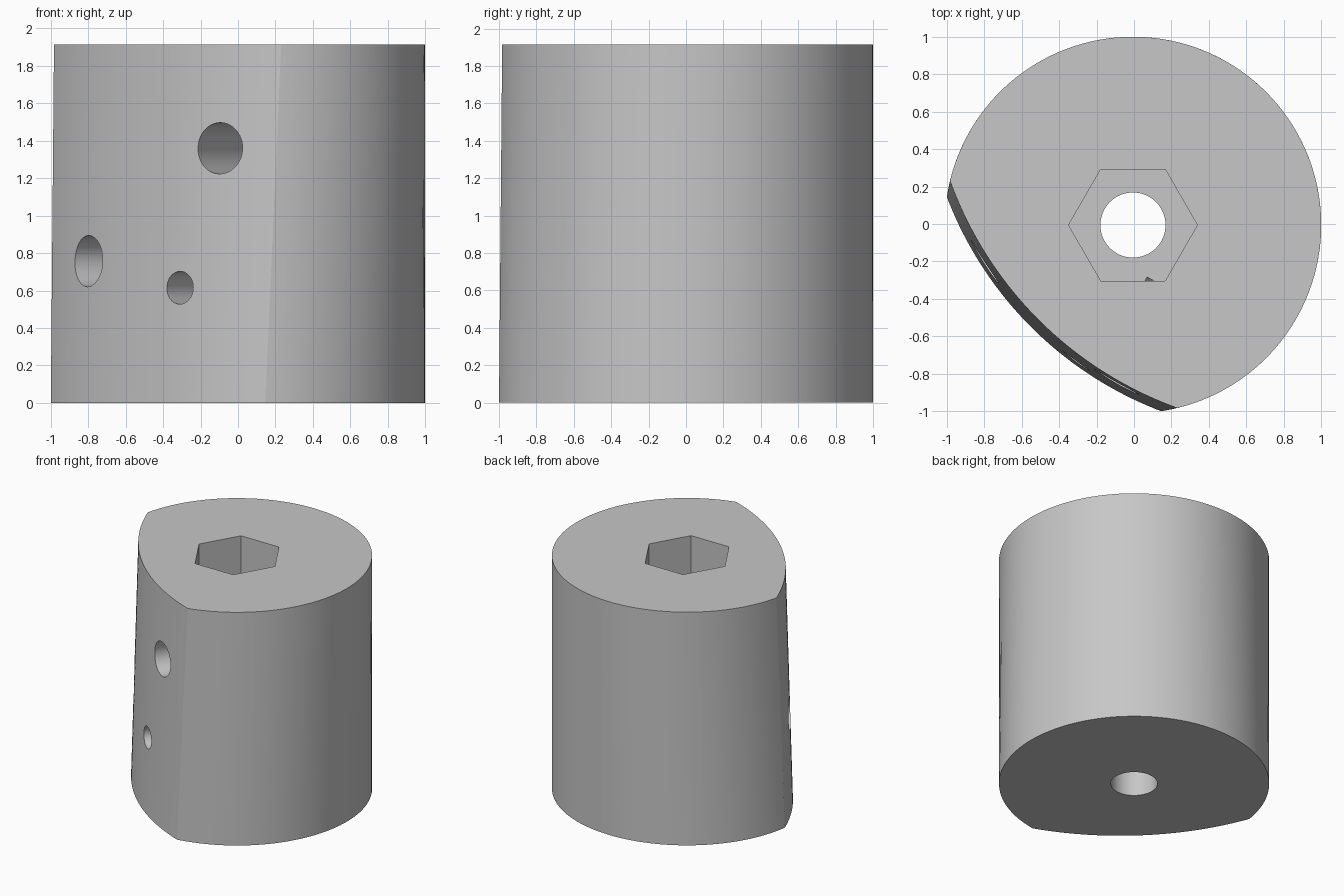
import bpy, bmesh
from math import sin, cos, asin, pi, radians
from mathutils import Vector

old = bpy.data.objects.get("Cube")
if old:
    bpy.data.objects.remove(old, do_unlink=True)

HEIGHT = 1.915
RADIUS = 1.0055
AXIS = Vector((-0.0055, -0.0055, 0))   # centre line of the round body
DIAG = radians(225)                    # direction of the bowed face

grey = bpy.data.materials.new("light_grey")
grey.use_nodes = True
colour = (0.57, 0.57, 0.57, 1)
grey.diffuse_color = colour
grey.node_tree.nodes["Principled BSDF"].inputs["Base Color"].default_value = colour


def outline(half_angle, crest, z):
    """Round back plus a shallow bowed face whose middle lies at `crest`."""
    points = []
    n = 96
    for i in range(n):
        a = DIAG + half_angle + (2 * pi - 2 * half_angle) * i / n
        points.append(AXIS + Vector((RADIUS * cos(a), RADIUS * sin(a), z)))
    half = RADIUS * sin(half_angle)
    rise = crest - RADIUS * cos(half_angle)
    bow = (half ** 2 + rise ** 2) / (2 * rise)
    sweep = asin(half / bow)
    u = Vector((cos(DIAG), sin(DIAG), 0))
    v = Vector((-u.y, u.x, 0))
    m = 40
    for i in range(m):
        t = -sweep + 2 * sweep * i / m
        points.append(AXIS + u * (crest - bow + bow * cos(t)) + v * bow * sin(t) + Vector((0, 0, z)))
    return points


def loft(name, lower, upper):
    bm = bmesh.new()
    a = [bm.verts.new(p) for p in lower]
    b = [bm.verts.new(p) for p in upper]
    for i in range(len(a)):
        j = (i + 1) % len(a)
        bm.faces.new((a[i], a[j], b[j], b[i]))
    bm.faces.new(a[::-1])
    bm.faces.new(b)
    bmesh.ops.recalc_face_normals(bm, faces=bm.faces)
    mesh = bpy.data.meshes.new(name)
    bm.to_mesh(mesh)
    bm.free()
    obj = bpy.data.objects.new(name, mesh)
    bpy.context.collection.objects.link(obj)
    mesh.materials.append(grey)
    return obj


def drill(body, start, end, radius, sides):
    """Cut a straight prism or round hole from start to end."""
    start, end = Vector(start), Vector(end)
    axis = end - start
    bpy.ops.mesh.primitive_cylinder_add(
        vertices=sides, radius=radius, depth=axis.length,
        location=(start + end) / 2, rotation=axis.to_track_quat('Z', 'Y').to_euler())
    cutter = bpy.context.object
    cutter.hide_render = True
    cutter.data.materials.append(grey)
    if sides == 6:
        # put two corners of the hexagon on the x axis
        cutter.rotation_euler = (0, 0, radians(30))
    mod = body.modifiers.new("hole", 'BOOLEAN')
    mod.operation = 'DIFFERENCE'
    mod.solver = 'EXACT'
    mod.object = cutter
    bpy.context.view_layer.objects.active = body
    bpy.ops.object.modifier_apply(modifier=mod.name)
    bpy.data.objects.remove(cutter, do_unlink=True)


# Body: the bowed face leans inward toward the top
body = loft("body", outline(radians(53.6), 0.77, 0), outline(radians(58.6), 0.715, HEIGHT))

# Bolt hole right through, with a hexagonal recess in the top
drill(body, AXIS + Vector((0, 0, -0.2)), AXIS + Vector((0, 0, HEIGHT + 0.2)), 0.174, 64)
drill(body, AXIS + Vector((0, 0, HEIGHT - 0.6)), AXIS + Vector((0, 0, HEIGHT + 0.2)), 0.344, 6)

# Blind holes square to the bowed face: x, z, radius
pivot = Vector((0.85, 0.85, 0))
face_radius = 1.97
for x, z, r in ((-0.11, 1.36, 0.137), (-0.81, 0.757, 0.137), (-0.315, 0.615, 0.0875)):
    a = asin((x - pivot.x) / face_radius)
    out = Vector((sin(a), -cos(a), 0))
    surface = pivot + out * face_radius + Vector((0, 0, z))
    drill(body, surface + out * 0.2, surface - out * 0.6, r, 48)

bpy.ops.object.select_all(action='DESELECT')
body.select_set(True)
bpy.context.view_layer.objects.active = body
bpy.ops.object.shade_smooth_by_angle(angle=radians(25))
